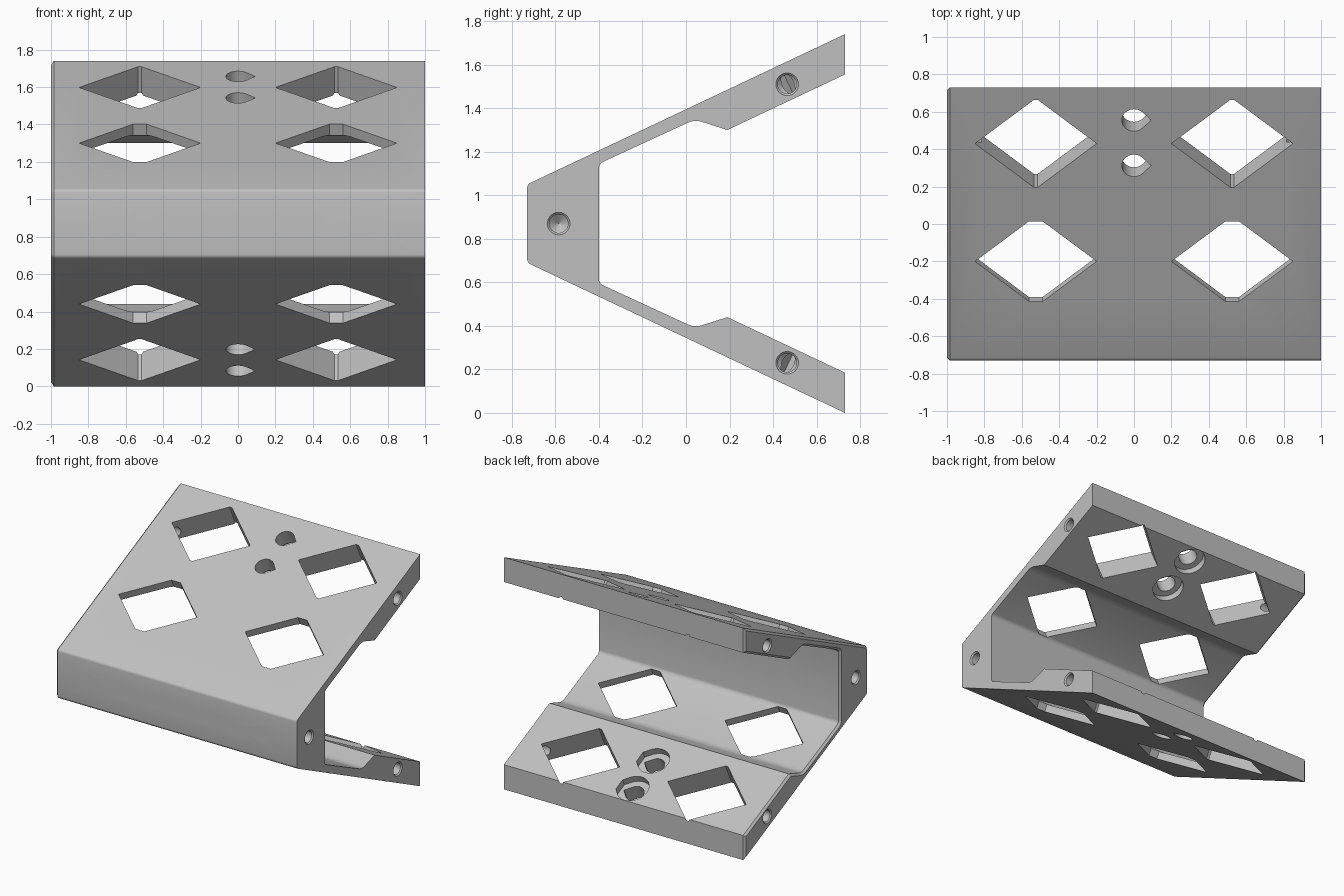
import bpy, bmesh, math
from mathutils import Matrix, Vector

cube = bpy.data.objects.get("Cube")
if cube:
    bpy.data.objects.remove(cube)

MID = 0.87                       # height of the mirror plane between both plates
SLOPE = math.atan2(0.69, 1.46)   # plate angle
THICK = 0.167

gray = bpy.data.materials.new("light_gray")
gray.use_nodes = True
gray.diffuse_color = (0.53, 0.53, 0.53, 1)
gray.node_tree.nodes["Principled BSDF"].inputs["Base Color"].default_value = gray.diffuse_color


def add_object(name, bm):
    bmesh.ops.recalc_face_normals(bm, faces=bm.faces[:])
    mesh = bpy.data.meshes.new(name)
    bm.to_mesh(mesh)
    bm.free()
    mesh.materials.append(gray)
    obj = bpy.data.objects.new(name, mesh)
    bpy.context.collection.objects.link(obj)
    return obj


def prism(points, low, high, matrix):
    """Closed prism over a 2D outline, placed by a matrix."""
    bm = bmesh.new()
    face = bm.faces.new([bm.verts.new((x, y, low)) for x, y in points])
    new = bmesh.ops.extrude_face_region(bm, geom=[face])["geom"]
    bmesh.ops.translate(bm, verts=[v for v in new if isinstance(v, bmesh.types.BMVert)],
                        vec=(0, 0, high - low))
    bmesh.ops.transform(bm, matrix=matrix, verts=bm.verts[:])
    return bm


# Bracket body: upper half profile in (y, z), mirrored about the mid height
half = [(-0.73, 1.05), (0.73, 1.74), (0.73, 1.555), (0.19, 1.30),
        (0.04, 1.348), (-0.40, 1.145)]
profile = half + [(y, 2 * MID - z) for y, z in reversed(half)]
to_yz = Matrix(((0, 0, 1, 0), (1, 0, 0, 0), (0, 1, 0, 0), (0, 0, 0, 1)))
bm = prism(profile, -1, 1, to_yz)


def long_edges(y):
    return [e for e in bm.edges if all(abs(v.co.y - y) < 0.001 for v in e.verts)
            and abs(e.verts[0].co.x - e.verts[1].co.x) > 1]


# Rounded long edges, then a chamfer around one end
for y, width in ((-0.73, 0.015), (-0.40, 0.02), (0.04, 0.03)):
    bmesh.ops.bevel(bm, geom=long_edges(y), offset=width, segments=4, profile=0.5,
                    affect='EDGES', clamp_overlap=True)
rim = [e for e in bm.edges if all(v.co.x < -0.999 for v in e.verts)]
bmesh.ops.bevel(bm, geom=rim, offset=0.015, segments=1, affect='EDGES', clamp_overlap=True)
bracket = add_object("angled_bracket", bm)

cutters = []


def plate_frame(x, y, upper):
    """Frame on a plate's outer face: X across, Y up the slope, Z outward."""
    frame = (Matrix.Translation((x, y, 1.05 + (y + 0.73) * math.tan(SLOPE)))
             @ Matrix.Rotation(SLOPE, 4, 'X'))
    if not upper:
        frame = Matrix.Translation((0, 0, 2 * MID)) @ Matrix.Scale(-1, 4, (0, 0, 1)) @ frame
    return frame


def diamond(flat):
    a, b = 0.325, 0.267
    top = b * (1 - flat / a)
    return [(-a, 0), (-flat, -top), (flat, -top), (a, 0), (flat, top), (-flat, top)]


def teardrop(r, tip):
    """Circle with a 45 degree point towards +x, cut off at the tip."""
    pts = [(r * math.cos(t), r * math.sin(t))
           for t in (math.radians(45 + 270 * i / 30) for i in range(31))]
    end = r * math.sqrt(2) - tip
    return pts + [(tip, -end), (tip, end)]


def drill(location, direction, r, depth, countersink=0):
    """Blind drilled hole with a cone tip, entering along the direction."""
    rings = [(r + countersink, -0.05), (r + countersink, 0), (r, countersink),
             (r, depth), (0.001, depth + r * 0.8)]
    bm = bmesh.new()
    last = None
    for radius, z in rings:
        ring = [bm.verts.new((radius * math.cos(i * math.tau / 32),
                              radius * math.sin(i * math.tau / 32), z)) for i in range(32)]
        if last and (radius, z) != (r, 0):
            for i in range(32):
                j = (i + 1) % 32
                bm.faces.new((last[i], last[j], ring[j], ring[i]))
        else:
            bm.faces.new(ring)
        last = ring
    bm.faces.new(last)
    bmesh.ops.remove_doubles(bm, verts=bm.verts[:], dist=0.00001)
    turn = Vector(direction).to_track_quat('Z', 'Y').to_matrix().to_4x4()
    bmesh.ops.transform(bm, matrix=Matrix.Translation(location) @ turn, verts=bm.verts[:])
    cutters.append(add_object("drill_cutter", bm))


for upper in (True, False):
    # Diamond windows
    for x in (-0.525, 0.525):
        for y, flat in ((0.43, 0.01), (-0.2, 0.037)):
            cutters.append(add_object("window_cutter", prism(
                diamond(flat), -0.3, 0.1, plate_frame(x, y, upper))))
    # Bolt holes with a wider recess on the inner face
    for y in (0.555, 0.312):
        frame = plate_frame(0, y, upper)
        cutters.append(add_object("bolt_cutter", prism(
            teardrop(0.065, 0.09), -0.3, 0.1, frame)))
        cutters.append(add_object("recess_cutter", prism(
            teardrop(0.112, 0.115), -0.3, 0.05 - THICK, frame)))

# Screw holes in both ends and in the front
for side in (-1, 1):
    for y, z in ((-0.585, MID), (0.465, 1.51), (0.465, 2 * MID - 1.51)):
        drill((side, y, z), (-side, 0, 0), 0.043, 0.17, 0.009)
    for x in (0.43, 0.695):
        drill((side * x, -0.73, MID), (0, 1, 0), 0.043, 0.15)

# Cut everything, then drop the cutters
for cutter in cutters:
    cutter.hide_render = True
    mod = bracket.modifiers.new("cut", 'BOOLEAN')
    mod.operation = 'DIFFERENCE'
    mod.solver = 'EXACT'
    mod.object = cutter
bpy.context.view_layer.update()
result = bpy.data.meshes.new_from_object(
    bracket.evaluated_get(bpy.context.evaluated_depsgraph_get()))
bracket.modifiers.clear()
bracket.data = result
result.materials.clear()
result.materials.append(gray)
for poly in result.polygons:
    poly.material_index = 0
for cutter in cutters:
    bpy.data.objects.remove(cutter)

bpy.context.view_layer.objects.active = bracket
bracket.select_set(True)
bpy.ops.object.shade_smooth_by_angle(angle=math.radians(30))
